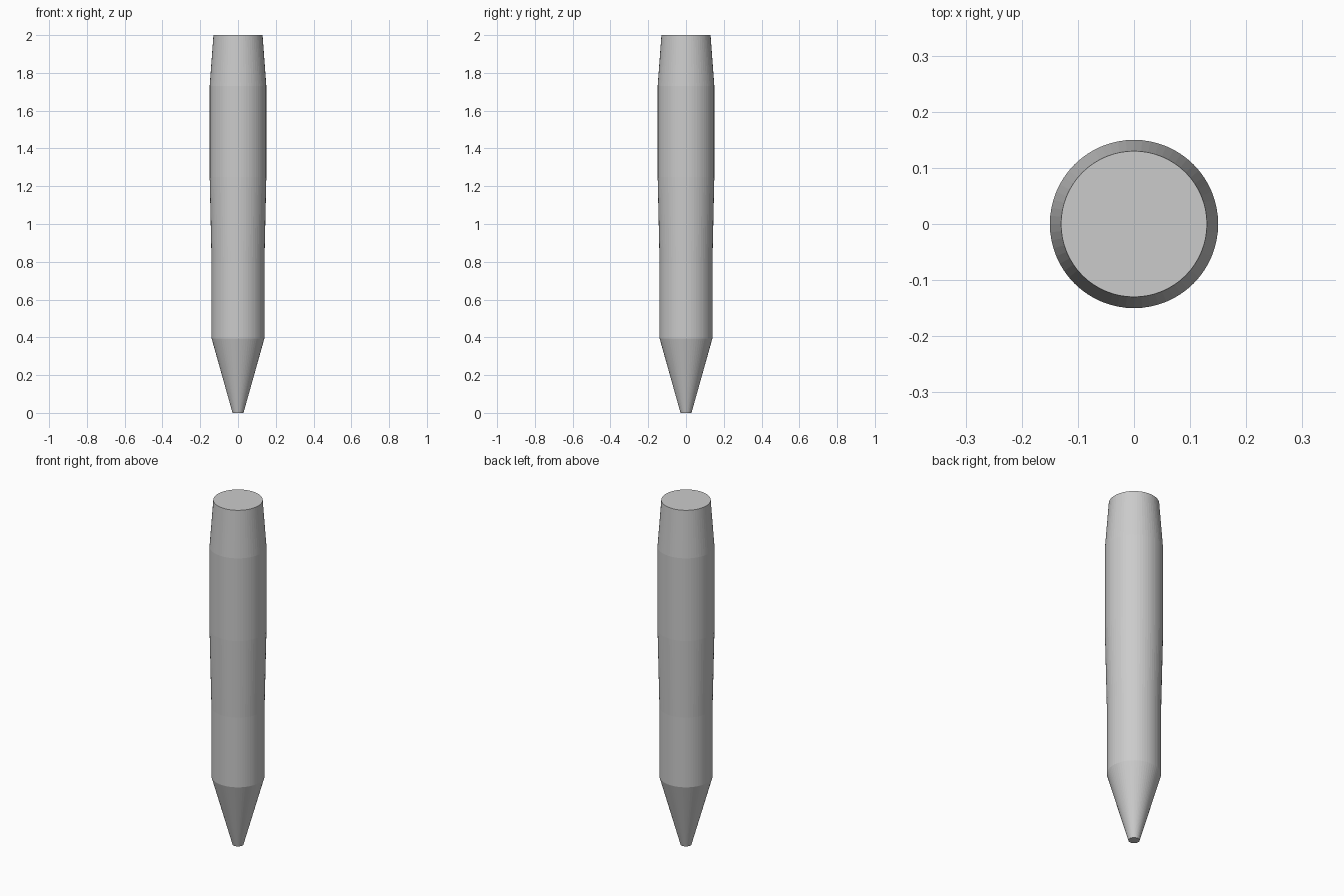
import bpy, bmesh
from math import cos, sin, tau

if "Cube" in bpy.data.objects:
    bpy.data.objects.remove(bpy.data.objects["Cube"])

SIDES = 64

# Body profile: (radius, height) from the blunt tip up to the flat end
PROFILE = [(0.029, 0.0), (0.14, 0.395), (0.14, 0.80),
           (0.15, 1.25), (0.15, 1.73), (0.13, 2.0)]


def lathe(name, profile):
    bm = bmesh.new()
    rings = [[bm.verts.new((r * cos(tau * i / SIDES), r * sin(tau * i / SIDES), z))
              for i in range(SIDES)] for r, z in profile]
    for low, high in zip(rings, rings[1:]):
        for i in range(SIDES):
            j = (i + 1) % SIDES
            bm.faces.new((low[i], low[j], high[j], high[i]))
    # Flat caps at both ends
    bm.faces.new(rings[0][::-1])
    bm.faces.new(rings[-1])
    mesh = bpy.data.meshes.new(name)
    bm.to_mesh(mesh)
    bm.free()
    obj = bpy.data.objects.new(name, mesh)
    bpy.context.collection.objects.link(obj)
    return obj


# Tapered pencil-shaped body
lathe("stylus_body", PROFILE)
